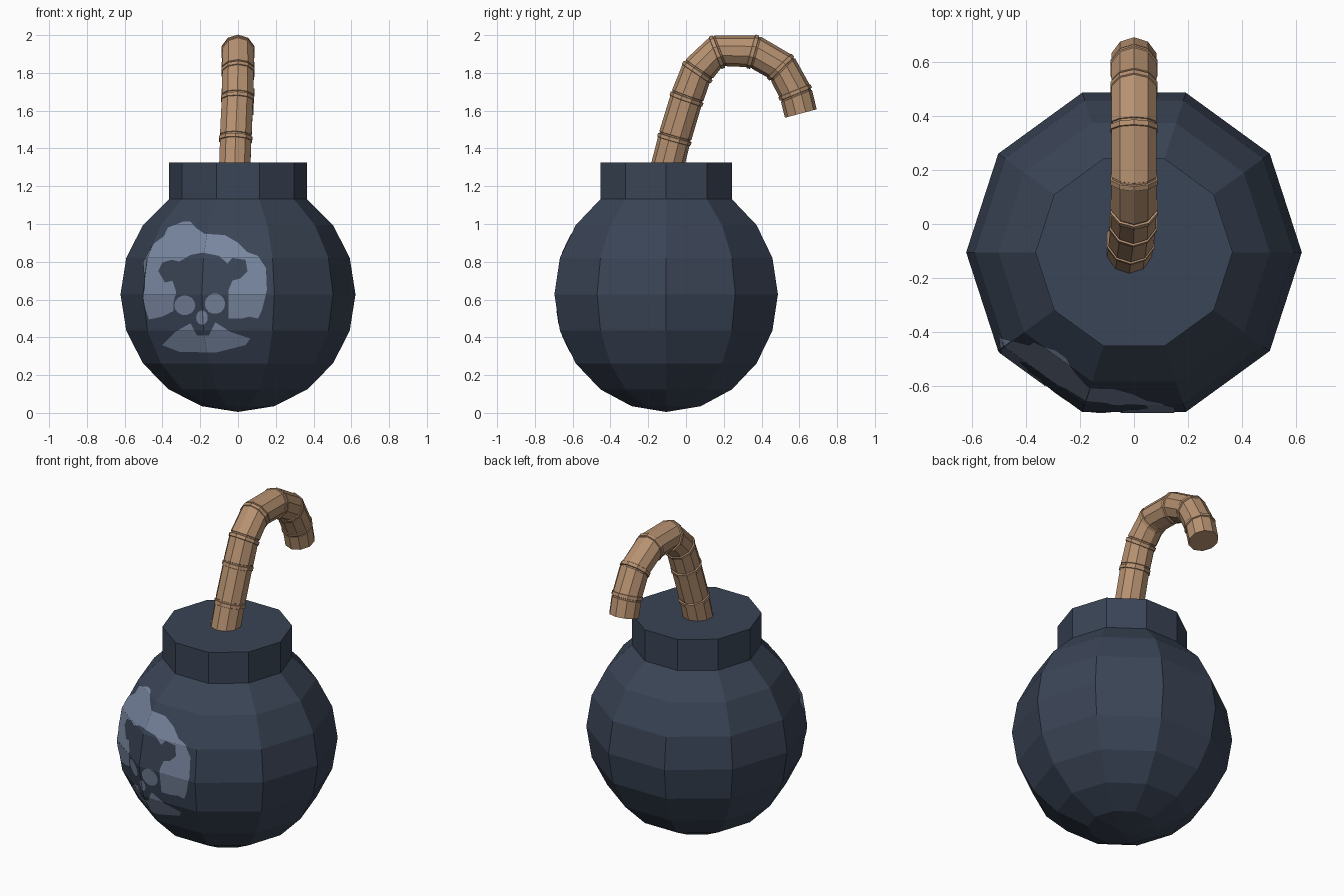
import bpy, bmesh, math
from mathutils import Vector
from mathutils.geometry import tessellate_polygon

if "Cube" in bpy.data.objects:
    bpy.data.objects.remove(bpy.data.objects["Cube"])


def material(name, rgb):
    m = bpy.data.materials.new(name)
    m.diffuse_color = (*rgb, 1)
    m.use_nodes = True
    m.node_tree.nodes["Principled BSDF"].inputs["Base Color"].default_value = m.diffuse_color
    return m


IRON = material("dark blue iron", (0.042, 0.058, 0.092))
PAINT = material("pale blue paint", (0.19, 0.24, 0.35))
ROPE = material("tan rope", (0.47, 0.285, 0.165))


def finish(bm, name, mat):
    mesh = bpy.data.meshes.new(name)
    bm.to_mesh(mesh)
    mesh.materials.append(mat)
    ob = bpy.data.objects.new(name, mesh)
    bpy.context.collection.objects.link(ob)
    return ob


def skin(bm, rings):
    """Join successive rings of vertices with quads."""
    for a, b in zip(rings, rings[1:]):
        n = len(a)
        for i in range(n):
            j = (i + 1) % n
            bm.faces.new((a[i], a[j], b[j], b[i]))


SIDES, R, CY, CZ = 10, 0.622, -0.105, 0.628

# Body: ten-sided ball with a straight collar on top
bm = bmesh.new()
profile = [(R * math.sin(math.radians(18 * k)),
            CZ - 0.623 * math.cos(math.radians(18 * k))) for k in range(1, 9)]
profile.append((profile[-1][0], 1.325))
rings = [[bm.verts.new((r * math.cos(math.tau * i / SIDES),
                        CY + r * math.sin(math.tau * i / SIDES), z))
          for i in range(SIDES)] for r, z in profile]
skin(bm, rings)
pole = bm.verts.new((0, CY, CZ - 0.623))
for i in range(SIDES):
    bm.faces.new((pole, rings[0][(i + 1) % SIDES], rings[0][i]))
bm.faces.new(rings[-1])
bmesh.ops.recalc_face_normals(bm, faces=bm.faces)
front_faces = [([v.co.copy() for v in f.verts], f.normal.copy(), f.calc_center_median())
               for f in bm.faces if f.normal.y < -0.2]
finish(bm, "bomb_body", IRON)
bm.free()

# Painted skull stencil: pale shapes in front view (x, z)
halo = [(-.29, 1.01), (-.25, 1.01), (-.217, .975), (-.175, .947), (-.07, .94), (0, .9),
        (.05, .85), (.106, .83), (.148, .767), (.153, .65), (.127, .545), (.106, .5),
        (.06, .51), (.02, .5), (-.05, .5), (-.05, .65), (-.03, .7), (.01, .71), (.05, .75),
        (.04, .81), (-.03, .82), (-.055, .79), (-.1, .83), (-.185, .847), (-.25, .835),
        (-.31, .80), (-.35, .81), (-.4, .795), (-.42, .75), (-.385, .69), (-.345, .70),
        (-.325, .64), (-.34, .585), (-.34, .54), (-.4, .51), (-.47, .495), (-.505, .6),
        (-.49, .66), (-.5, .8), (-.45, .89), (-.39, .935), (-.37, .98)]
jaw = [(-.4, .36), (-.33, .43), (-.25, .475), (-.215, .41), (-.155, .41), (-.12, .48),
       (-.04, .43), (.065, .395), (.04, .36), (-.12, .32), (-.31, .325)]


def disc(x, z, rx, rz, n=14):
    return [(x + rx * math.cos(math.tau * i / n), z + rz * math.sin(math.tau * i / n))
            for i in range(n)]


shapes = [halo, jaw, disc(-.28, .57, .056, .052), disc(-.122, .578, .054, .054),
          disc(-.19, .505, .03, .038)]

# Clip the stencil to each front facet and lay it on that facet
stencil = bmesh.new()
for corners, normal, centre in front_faces:
    bm = bmesh.new()
    for shape in shapes:
        pts = [Vector((x, z, 0)) for x, z in shape]
        verts = [bm.verts.new((x, 0, z)) for x, z in shape]
        for tri in tessellate_polygon([pts]):
            bm.faces.new([verts[i] for i in tri])
    for a, b in zip(corners, corners[1:] + corners[:1]):
        side = (b - a).cross(Vector((0, 1, 0)))
        if side.length < 1e-6:
            continue
        if side.dot(centre - a) > 0:
            side.negate()
        bmesh.ops.bisect_plane(bm, geom=bm.verts[:] + bm.edges[:] + bm.faces[:],
                               plane_co=a, plane_no=side.normalized(), clear_outer=True)
    for v in bm.verts:
        off = centre - v.co
        v.co.y = (normal.x * off.x + normal.z * off.z) / normal.y + centre.y
        v.co += normal * 0.003
    copies = {v: stencil.verts.new(v.co) for v in bm.verts}
    for f in bm.faces:
        f.normal_update()
        order = [copies[v] for v in f.verts]
        if f.normal.dot(normal) < 0:
            order.reverse()
        stencil.faces.new(order)
    bm.free()
finish(stencil, "painted_stencil", PAINT)
stencil.free()

# Fuse: ten-sided rope along a bent path, with a lip and groove at each joint
path = [Vector(p) for p in [(-.018, -.105, 1.28), (-.012, -.06, 1.455), (-.003, .005, 1.668),
                            (0, .063, 1.81), (0, .17, 1.912), (0, .36, 1.91),
                            (0, .505, 1.825), (0, .58, 1.69), (0, .608, 1.585)]]
joint = [(-.018, .087), (-.016, .092), (.003, .092), (.005, .084), (.012, .084), (.014, .088)]
bm = bmesh.new()
rings = []
for k, p in enumerate(path):
    before = (p - path[max(k - 1, 0)]).normalized()
    after = (path[min(k + 1, len(path) - 1)] - p).normalized()
    t = (before + after).normalized()
    up = Vector((1, 0, 0)).cross(t).normalized()
    across = t.cross(up)
    end = k in (0, len(path) - 1)
    for shift, r in ([(0, .087)] if end else joint):
        rings.append([bm.verts.new(p + t * shift + r * (
            across * math.cos(math.tau * (i + .5) / 10) + up * math.sin(math.tau * (i + .5) / 10)))
            for i in range(10)])
skin(bm, rings)
bm.faces.new(rings[0])
bm.faces.new(rings[-1])
bmesh.ops.recalc_face_normals(bm, faces=bm.faces)
finish(bm, "rope_fuse", ROPE)
bm.free()
